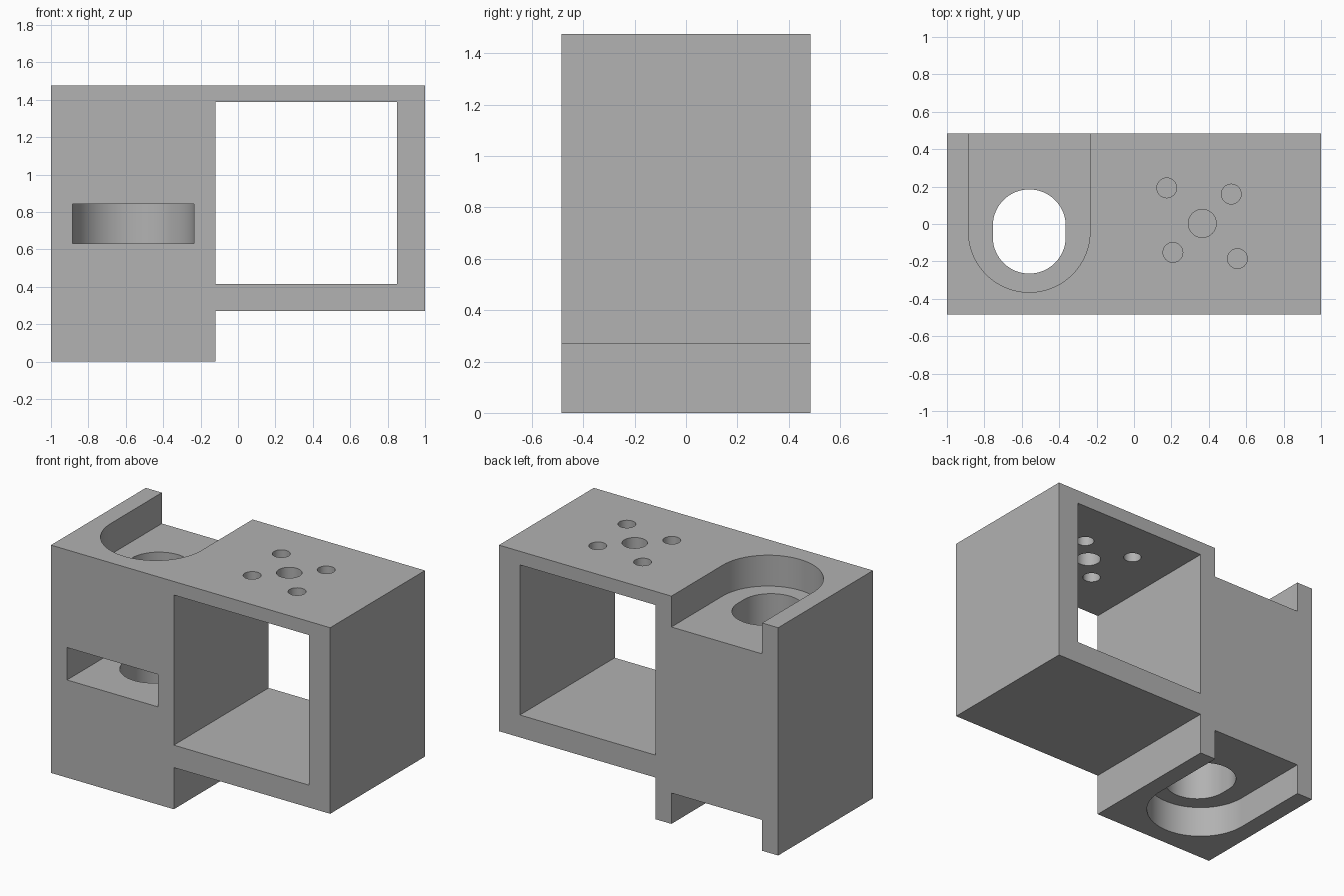
import bpy
import bmesh
from math import pi, cos, sin, radians

default = bpy.data.objects.get("Cube")
if default:
    bpy.data.objects.remove(default, do_unlink=True)

HALF_DEPTH = 0.485
HEIGHT = 1.475
POCKET = 0.2          # depth of the top and bottom pockets
BORE = (-0.56, -0.04)  # axis shared by pockets, slot and bore
OVER = 0.1            # overshoot of cutters past the surface

grey = bpy.data.materials.new("plain grey")
grey.use_nodes = True
colour = (0.445, 0.445, 0.445, 1)
grey.diffuse_color = colour
grey.node_tree.nodes["Principled BSDF"].inputs["Base Color"].default_value = colour


def prism(name, outline, extrude):
    """Extrude a closed outline of 3D points along a vector."""
    bm = bmesh.new()
    face = bm.faces.new([bm.verts.new(p) for p in outline])
    top = bmesh.ops.extrude_face_region(bm, geom=[face])["geom"]
    bmesh.ops.translate(bm, vec=extrude,
                        verts=[v for v in top if isinstance(v, bmesh.types.BMVert)])
    bmesh.ops.recalc_face_normals(bm, faces=bm.faces)
    mesh = bpy.data.meshes.new(name)
    bm.to_mesh(mesh)
    bm.free()
    mesh.materials.append(grey)
    obj = bpy.data.objects.new(name, mesh)
    bpy.context.collection.objects.link(obj)
    return obj


def side_profile(name, points, half_depth):
    return prism(name, [(x, -half_depth, z) for x, z in points], (0, 2 * half_depth, 0))


def plan_profile(name, points, z0, z1):
    return prism(name, [(x, y, z0) for x, y in points], (0, 0, z1 - z0))


def arc(cx, cy, r, start, end, steps):
    return [(cx + r * cos(start + (end - start) * i / steps),
             cy + r * sin(start + (end - start) * i / steps)) for i in range(steps + 1)]


def u_shape(direction):
    """Half round at the bore axis, straight and open towards direction in y."""
    cx, cy = BORE
    r = 0.325
    y_end = direction * (HALF_DEPTH + OVER)
    return (arc(cx, cy, r, 0, -direction * pi, 48)
            + [(cx - r, y_end), (cx + r, y_end)])


def stadium(r, stretch):
    cx, cy = BORE
    return (arc(cx, cy + stretch, r, 0, pi, 32)
            + arc(cx, cy - stretch, r, pi, 2 * pi, 32))


# Solid body: tall block with a raised arm beside it
body = side_profile("bracket_body",
                    [(-1, 0), (-0.12, 0), (-0.12, 0.27), (1, 0.27), (1, HEIGHT), (-1, HEIGHT)],
                    HALF_DEPTH)

# Square window, pockets, front slot and bore
middle = HEIGHT / 2
cutters = [
    side_profile("window_cutter",
                 [(-0.12, 0.415), (0.85, 0.415), (0.85, 1.387), (-0.12, 1.387)],
                 HALF_DEPTH + OVER),
    plan_profile("top_pocket_cutter", u_shape(1), HEIGHT - POCKET, HEIGHT + OVER),
    plan_profile("bottom_pocket_cutter", u_shape(1), -OVER, POCKET),
    plan_profile("front_slot_cutter", u_shape(-1), middle - 0.105, middle + 0.105),
    plan_profile("bore_cutter", stadium(0.195, 0.03), -OVER, HEIGHT + OVER),
]

# Mounting holes in the top plate
holes = [(0.365, 0.003, 0.075), (0.175, 0.193, 0.053), (0.52, 0.16, 0.053),
         (0.208, -0.152, 0.053), (0.553, -0.185, 0.053)]
for x, y, r in holes:
    cutters.append(plan_profile("mounting_hole_cutter", arc(x, y, r, 0, 2 * pi, 32)[:-1],
                                1.2, HEIGHT + OVER))

# Cut everything from the body and bake the result
for cutter in cutters:
    cutter.hide_render = True
    mod = body.modifiers.new(cutter.name, 'BOOLEAN')
    mod.operation = 'DIFFERENCE'
    mod.solver = 'EXACT'
    mod.object = cutter
graph = bpy.context.evaluated_depsgraph_get()
cut_mesh = bpy.data.meshes.new_from_object(body.evaluated_get(graph))
body.modifiers.clear()
body.data = cut_mesh
for cutter in cutters:
    bpy.data.objects.remove(cutter, do_unlink=True)

# Smooth round walls, sharp edges elsewhere
bpy.ops.object.select_all(action='DESELECT')
body.select_set(True)
bpy.context.view_layer.objects.active = body
bpy.ops.object.shade_smooth_by_angle(angle=radians(30))
